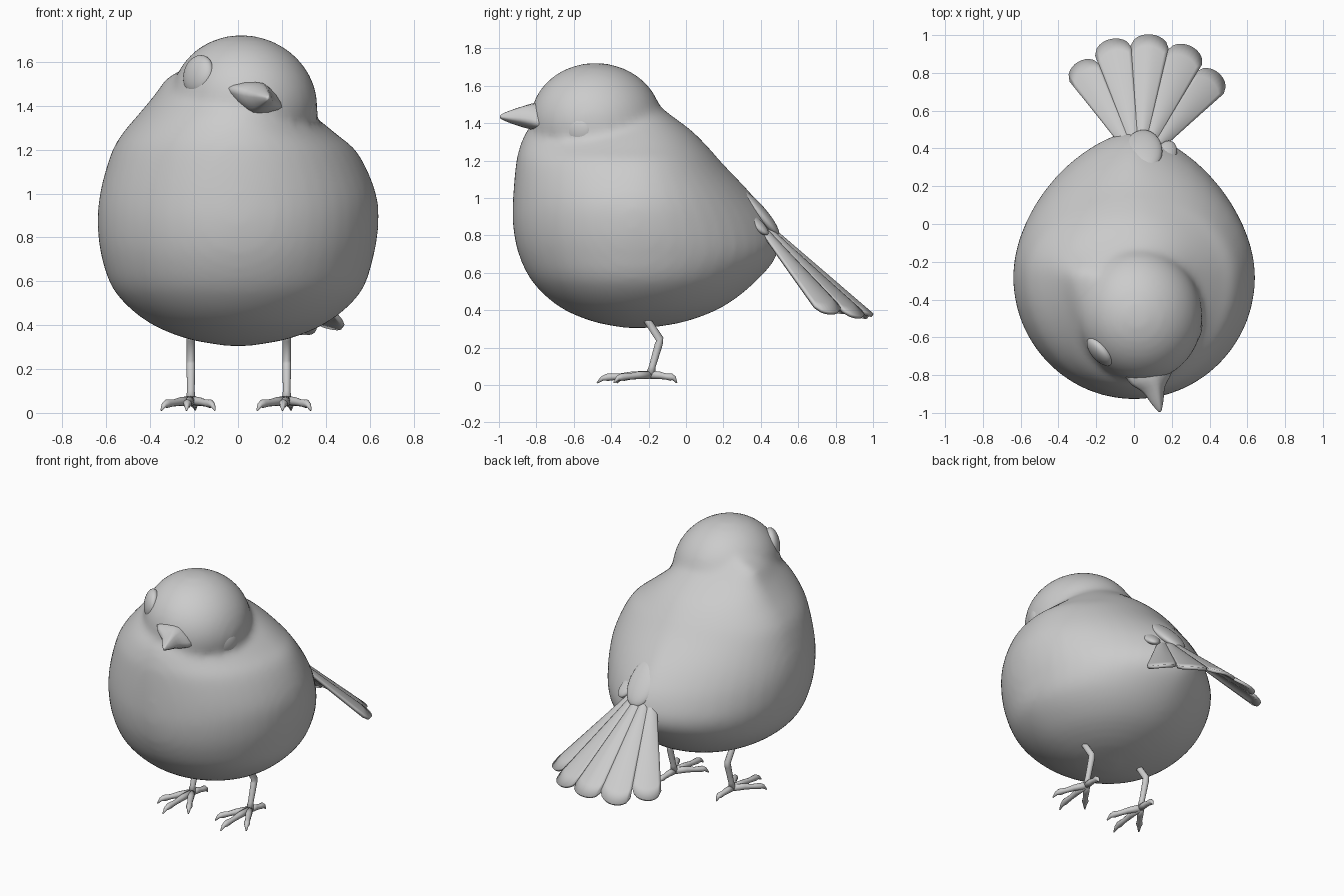
import bpy, bmesh, math
from mathutils import Matrix, Vector

if "Cube" in bpy.data.objects:
    bpy.data.objects.remove(bpy.data.objects["Cube"])

HEAD_ROT = Matrix.Rotation(math.radians(15), 4, 'Z') @ Matrix.Rotation(math.radians(20), 4, 'Y')


def make_object(name, bm):
    bmesh.ops.recalc_face_normals(bm, faces=bm.faces)
    for f in bm.faces:
        f.smooth = True
    me = bpy.data.meshes.new(name)
    bm.to_mesh(me)
    bm.free()
    ob = bpy.data.objects.new(name, me)
    bpy.context.collection.objects.link(ob)
    return ob


def loft(bm, rings):
    """Skin closed rings of points and cap both ends."""
    vr = [[bm.verts.new(p) for p in r] for r in rings]
    n = len(vr[0])
    for a, b in zip(vr, vr[1:]):
        for i in range(n):
            bm.faces.new((a[i], a[(i + 1) % n], b[(i + 1) % n], b[i]))
    bm.faces.new(vr[0][::-1])
    bm.faces.new(vr[-1])


def spline(rows, steps=4):
    """Catmull-Rom interpolation through rows of numbers."""
    rows = [Vector(r) for r in rows]
    out = []
    for i in range(len(rows) - 1):
        a, b = rows[max(i - 1, 0)], rows[i]
        c, d = rows[i + 1], rows[min(i + 2, len(rows) - 1)]
        for k in range(steps):
            t = k / steps
            out.append(0.5 * (2 * b + (c - a) * t + (2 * a - 5 * b + 4 * c - d) * t * t
                              + (3 * b - a - 3 * c + d) * t ** 3))
    return out + [rows[-1]]


def ellipsoid(bm, center, rot, radii):
    m = Matrix.Translation(center) @ rot @ Matrix.Diagonal((*radii, 1))
    bmesh.ops.create_uvsphere(bm, u_segments=32, v_segments=20, radius=1, matrix=m)


def aim(direction):
    return Vector(direction).to_track_quat('Z', 'Y').to_matrix().to_4x4()


def tube(bm, pts, radii, n=10):
    """Tapered round limb through the points."""
    pts = [Vector(p) for p in pts]
    rings = []
    for i, (p, r) in enumerate(zip(pts, radii)):
        d = (pts[min(i + 1, len(pts) - 1)] - pts[max(i - 1, 0)]).normalized()
        u = d.cross(Vector((1, 0, 0)) if abs(d.x) < 0.8 else Vector((0, 1, 0))).normalized()
        v = d.cross(u)
        rings.append([p + r * (u * math.cos(k * math.tau / n) + v * math.sin(k * math.tau / n))
                      for k in range(n)])
    loft(bm, rings)


# Body: horizontal sections (z, left x, right x, front y, back y), merged with the tilted head
sections = [
    (0.305, -0.05, 0.05, -0.32, -0.20),
    (0.34, -0.24, 0.24, -0.50, 0.00),
    (0.42, -0.42, 0.42, -0.68, 0.20),
    (0.55, -0.56, 0.56, -0.82, 0.37),
    (0.70, -0.62, 0.615, -0.895, 0.49),
    (0.85, -0.64, 0.64, -0.925, 0.47),
    (1.00, -0.63, 0.63, -0.925, 0.37),
    (1.18, -0.58, 0.55, -0.91, 0.20),
    (1.27, -0.53, 0.45, -0.89, 0.12),
    (1.36, -0.455, 0.34, -0.85, 0.03),
    (1.45, -0.38, 0.23, -0.76, -0.09),
    (1.53, -0.32, 0.12, -0.63, -0.19),
    (1.58, -0.22, 0.05, -0.52, -0.25),
]
N, YC = 48, -0.28
rings = []
for z, xl, xr, yf, yb in spline(sections):
    point = 1 + 0.45 * math.exp(-((z - 0.9) / 0.3) ** 2)   # rump narrows toward the tail
    ring = []
    for k in range(N):
        c, s = math.cos(k * math.tau / N), math.sin(k * math.tau / N)
        w = abs(c) ** (point if s > 0 else 1)
        ring.append(((xr if c > 0 else xl) * w, YC + s * ((yb - YC) if s > 0 else (YC - yf)), z))
    rings.append(ring)
bm = bmesh.new()
loft(bm, rings)
ellipsoid(bm, (0.03, -0.48, 1.41), HEAD_ROT, (0.335, 0.355, 0.31))
body = make_object("body_and_head", bm)
rem = body.modifiers.new("merge", 'REMESH')
rem.mode = 'VOXEL'
rem.voxel_size = 0.022
rem.use_smooth_shade = True
smo = body.modifiers.new("soften", 'SMOOTH')
smo.factor = 0.5
smo.iterations = 12

# Eyes: flattened balls set in the head
for name, pos, normal in (("left_eye", (-0.18, -0.675, 1.54), (-0.75, -0.65, 0.2)),
                          ("right_eye", (0.305, -0.58, 1.352), (0.9, -0.4, -0.15))):
    bm = bmesh.new()
    ellipsoid(bm, pos, aim(normal), (0.092, 0.092, 0.045))
    make_object(name, bm)

# Beak: diamond-like sections (distance, half width, half height)
bm = bmesh.new()
frame = Matrix.Translation((0.075, -0.76, 1.435)) @ HEAD_ROT
rings = []
for s, w, h in spline([(0, 0.14, 0.075), (0.06, 0.12, 0.072), (0.12, 0.065, 0.058),
                       (0.19, 0.035, 0.034), (0.235, 0.012, 0.014), (0.243, 0.002, 0.003)], 3):
    rings.append([])
    for k in range(16):
        c, t = math.cos(k * math.tau / 16), math.sin(k * math.tau / 16)
        rings[-1].append(frame @ Vector((w * c * abs(c) ** 0.4, -s, h * t * abs(t) ** 0.4)))
loft(bm, rings)
make_object("beak", bm)

# Tail: five feathers fanned over a shallow cone
APEX = Vector((0.03, 0.30, 0.96))
for i, length in enumerate((0.64, 0.69, 0.70, 0.69, 0.645)):
    mid = math.radians(-30.25 + 17.5 * i)
    bm = bmesh.new()
    grid = []
    for j in range(11):
        row = []
        for k in range(11):
            q = k / 5 - 1
            tip = length - 0.075 * (1 - math.sqrt(1 - 0.96 * q * q))
            r = 0.08 + (tip - 0.08) * j / 10
            a = mid + q * math.radians(8.8)
            slope = 0.855 + 0.07 * abs(a - 0.09) / 0.76
            row.append(bm.verts.new(APEX + Vector((r * math.sin(a), r * math.cos(a),
                                                   -slope * r + 0.012 * (1 - q * q)))))
        grid.append(row)
    for a, b in zip(grid, grid[1:]):
        for k in range(10):
            bm.faces.new((a[k], a[k + 1], b[k + 1], b[k]))
    feather = make_object(f"tail_feather_{i + 1}", bm)
    sol = feather.modifiers.new("thickness", 'SOLIDIFY')
    sol.thickness = 0.02
    sol.offset = 0

# Small feathers covering the tail root
for name, pos, direction, radii in (
        ("middle_covert", (0.05, 0.385, 0.925), (0, 0.66, -0.75), (0.10, 0.04, 0.165)),
        ("left_covert", (-0.07, 0.365, 0.87), (-0.2, 0.66, -0.6), (0.055, 0.03, 0.10)),
        ("right_covert", (0.17, 0.365, 0.87), (0.25, 0.66, -0.6), (0.055, 0.03, 0.10))):
    bm = bmesh.new()
    ellipsoid(bm, pos, aim(direction), radii)
    make_object(name, bm)

# Legs with three front toes and one back toe
for name, x in (("left_leg", -0.215), ("right_leg", 0.222)):
    bm = bmesh.new()
    tube(bm, [(x, -0.25, 0.42), (x, -0.2, 0.335), (x, -0.14, 0.245), (x, -0.145, 0.22),
              (x, -0.18, 0.10), (x, -0.19, 0.055)], [0.022, 0.02, 0.021, 0.021, 0.018, 0.024])
    for dx, y in ((-0.135, -0.37), (-0.02, -0.475), (0.11, -0.385), (0.02, -0.05)):
        pts = [(x + dx * t, -0.19 + (y + 0.19) * t, z)
               for t, z in ((0, 0.055), (0.35, 0.052), (0.6, 0.045), (0.8, 0.042), (0.9, 0.036), (1, 0.012))]
        tube(bm, pts, [0.022, 0.02, 0.016, 0.02, 0.013, 0.004])
    make_object(name, bm)
